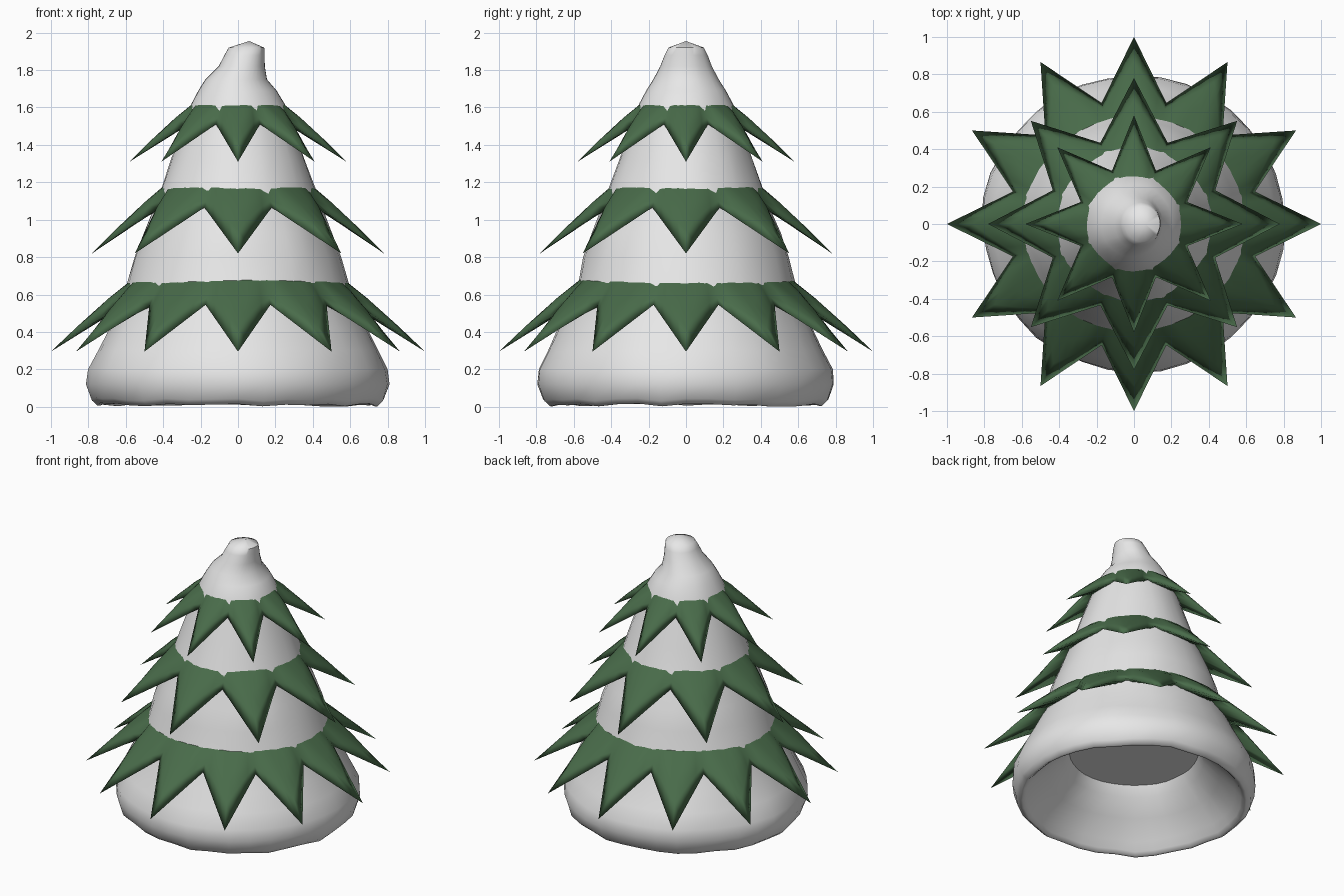
import bpy, math
from mathutils import Vector, noise

if "Cube" in bpy.data.objects:
    bpy.data.objects.remove(bpy.data.objects["Cube"])


def material(name, rgb):
    m = bpy.data.materials.new(name)
    m.diffuse_color = (*rgb, 1)
    m.use_nodes = True
    m.node_tree.nodes["Principled BSDF"].inputs["Base Color"].default_value = m.diffuse_color
    return m


SNOW = material("snow white", (0.8, 0.8, 0.8))
GREEN = material("pine green", (0.066, 0.148, 0.068))


def make(name, verts, faces, mat, angle):
    me = bpy.data.meshes.new(name)
    me.from_pydata(verts, [], faces)
    me.materials.append(mat)
    ob = bpy.data.objects.new(name, me)
    bpy.context.collection.objects.link(ob)
    bpy.ops.object.select_all(action='DESELECT')
    ob.select_set(True)
    bpy.context.view_layer.objects.active = ob
    bpy.ops.object.mode_set(mode='EDIT')
    bpy.ops.mesh.select_all(action='SELECT')
    bpy.ops.mesh.remove_doubles(threshold=0.0005)
    bpy.ops.mesh.normals_make_consistent(inside=False)
    bpy.ops.object.mode_set(mode='OBJECT')
    bpy.ops.object.shade_smooth_by_angle(angle=math.radians(angle))
    return ob


# Snowy body: one skin from the hollow's ceiling, round the rim and up to the bent tip
# each ring: z, radius in x, radius in y, centre x
RINGS = [
    (0.36, 0.42, 0.42, 0), (0.29, 0.46, 0.455, 0), (0.19, 0.565, 0.555, 0),
    (0.08, 0.675, 0.66, 0), (0.03, 0.712, 0.697, 0),
    (0.010, 0.735, 0.718, 0), (0.010, 0.75, 0.733, 0), (0.038, 0.78, 0.762, 0),
    (0.12, 0.81, 0.79, 0), (0.20, 0.80, 0.785, 0), (0.30, 0.75, 0.735, 0),
    (0.42, 0.69, 0.68, 0), (0.54, 0.635, 0.625, 0), (0.66, 0.588, 0.58, 0),
    (0.80, 0.555, 0.55, 0), (0.93, 0.505, 0.505, 0), (1.05, 0.455, 0.455, 0),
    (1.17, 0.41, 0.41, 0), (1.32, 0.358, 0.358, 0), (1.48, 0.302, 0.302, 0),
    (1.62, 0.25, 0.25, 0), (1.69, 0.21, 0.213, -0.003), (1.75, 0.165, 0.175, -0.01),
    (1.82, 0.123, 0.138, 0.02), (1.88, 0.107, 0.115, 0.035),
    (1.92, 0.095, 0.095, 0.045),
]
N = 36
verts, faces = [], []
for i, (z, rx, ry, cx) in enumerate(RINGS):
    for k in range(N):
        a = 2 * math.pi * k / N
        c, s = math.cos(a), math.sin(a)
        n = noise.noise(Vector((c * 3, s * 3, z * 4)))
        f = 1 + 0.02 * n
        dz = 0.02 * noise.noise(Vector((c * 6, s * 6, 3.3))) if 2 < i < 8 else 0
        verts.append((cx + rx * c * f, ry * s * f, max(0, z + dz)))
for i in range(len(RINGS) - 1):
    for k in range(N):
        j = (k + 1) % N
        faces.append((i * N + k, i * N + j, (i + 1) * N + j, (i + 1) * N + k))
faces.append(tuple(range(N)))                       # ceiling of the hollow
verts.append((0.06, 0, 1.955))
base = (len(RINGS) - 1) * N
for k in range(N):                                  # tip
    faces.append((base + k, base + (k + 1) % N, len(verts) - 1))
make("snow_body", verts, faces, SNOW, 58)


# Branch tiers: rings of arched, pointed leaves with a flat underside
def tier(name, count, root, valley, tip, under):
    verts, faces = [], []
    half = math.pi / count
    cols, rows = 8, 3

    def polar(r, a, z):
        return Vector((r * math.cos(a), r * math.sin(a), z))

    for leaf in range(count):
        mid = 2 * half * leaf
        start = len(verts)
        for c in range(cols + 1):
            t = 2 * c / cols - 1
            a = mid + t * half
            side = 1 if t >= 0 else -1
            edge = polar(tip[0], mid, tip[1]).lerp(
                polar(valley[0], mid + side * half, valley[1]), abs(t))
            top = polar(root[0], a, root[1])
            up = Vector((math.cos(a) * 0.66, math.sin(a) * 0.66, 0.75))
            for r in range(rows + 1):
                v = r / rows
                # arch the leaf, strongest half way across
                bulge = 0.06 * v * (1 - v) * (1 - t * t) * (0.5 + 2 * abs(t))
                verts.append(top.lerp(edge, v) + up * bulge)
            verts.append(polar(under[0], a, under[1]))   # underside inside the body
        w = rows + 2
        for c in range(cols):
            for r in range(rows + 1):
                p = start + c * w + r
                faces.append((p, p + w, p + w + 1, p + 1))
    make(name, verts, faces, GREEN, 180)


tier("lower_branches", 12, (0.569, 0.678), (0.670, 0.545), (1.0, 0.295), (0.56, 0.57))
tier("middle_branches", 8, (0.392, 1.185), (0.470, 1.065), (0.78, 0.82), (0.38, 1.09))
tier("upper_branches", 8, (0.236, 1.625), (0.308, 1.51), (0.58, 1.31), (0.23, 1.53))
